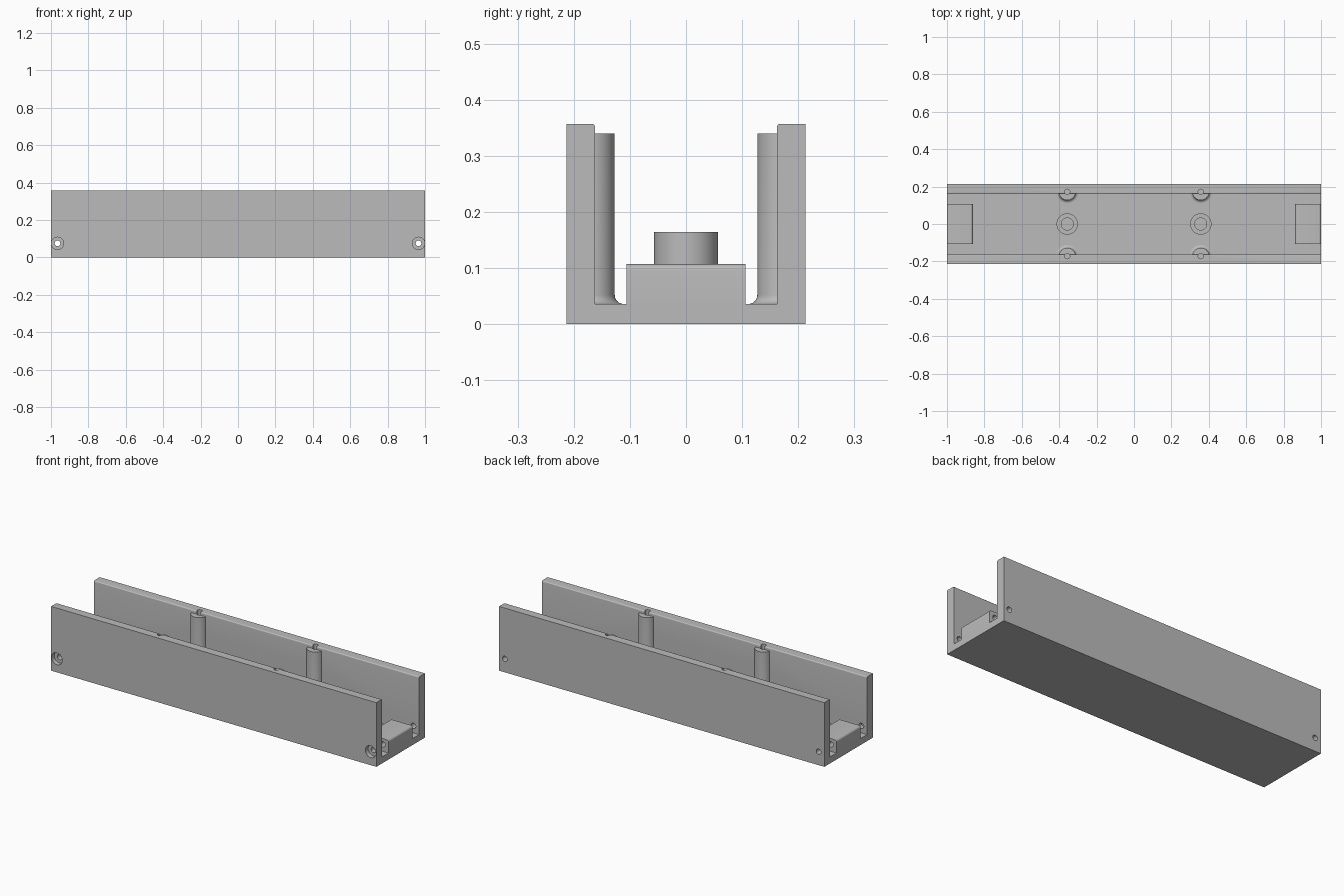
import bpy, bmesh, math
from mathutils import Matrix, Vector

cube = bpy.data.objects.get("Cube")
if cube:
    bpy.data.objects.remove(cube, do_unlink=True)

grey = bpy.data.materials.new("plain grey")
grey.use_nodes = True
grey.diffuse_color = (0.5, 0.5, 0.5, 1)
grey.node_tree.nodes["Principled BSDF"].inputs["Base Color"].default_value = (0.5, 0.5, 0.5, 1)

W, H = 0.213, 0.357            # half width, height
WALL, FLOOR = 0.162, 0.036     # inner wall face, floor top
POST_X, POST_Y = 0.357, 0.172
PIN_R, PIN_BOTTOM = 0.014, 0.24
BOLT_X, BOLT_Z = 0.965, 0.075


def finish(name, bm):
    bmesh.ops.recalc_face_normals(bm, faces=bm.faces)
    mesh = bpy.data.meshes.new(name)
    bm.to_mesh(mesh)
    bm.free()
    mesh.materials.append(grey)
    mesh.shade_smooth()
    mesh.set_sharp_from_angle(angle=math.radians(30))
    ob = bpy.data.objects.new(name, mesh)
    bpy.context.collection.objects.link(ob)
    return ob


def arc(cx, cz, r, start, end, n=6):
    angles = [math.radians(start + (end - start) * i / n) for i in range(n + 1)]
    return [(cx + r * math.cos(a), cz + r * math.sin(a)) for a in angles]


def prism(name, outline, place, lo, hi):
    """Extrude a closed outline between lo and hi along the axis left free by place."""
    bm = bmesh.new()
    face = bm.faces.new([bm.verts.new(place(a, b, lo)) for a, b in outline])
    grown = bmesh.ops.extrude_face_region(bm, geom=[face])["geom"]
    step = Vector(place(0, 0, hi)) - Vector(place(0, 0, lo))
    bmesh.ops.translate(bm, vec=step, verts=[v for v in grown if isinstance(v, bmesh.types.BMVert)])
    return finish(name, bm)


def lathe(profile, steps=48):
    bm = bmesh.new()
    verts = [bm.verts.new((r, 0, z)) for r, z in profile]
    edges = [bm.edges.new(pair) for pair in zip(verts, verts[1:])]
    bmesh.ops.spin(bm, geom=verts + edges, cent=(0, 0, 0), axis=(0, 0, 1),
                   angle=math.tau, steps=steps)
    bmesh.ops.remove_doubles(bm, verts=bm.verts, dist=0.00005)
    return bm


def cylinder(name, r, start, end):
    start, end = Vector(start), Vector(end)
    bm = bmesh.new()
    turn = (end - start).to_track_quat("Z", "Y").to_matrix().to_4x4()
    bmesh.ops.create_cone(bm, cap_ends=True, segments=32, radius1=r, radius2=r,
                          depth=(end - start).length,
                          matrix=Matrix.Translation((start + end) / 2) @ turn)
    ob = finish(name, bm)
    ob.hide_render = True
    return ob


def cut(ob, cutters):
    for cutter in cutters:
        mod = ob.modifiers.new("hole", "BOOLEAN")
        mod.operation, mod.solver, mod.object = "DIFFERENCE", "EXACT", cutter
    graph = bpy.context.evaluated_depsgraph_get()
    mesh = bpy.data.meshes.new_from_object(ob.evaluated_get(graph))
    ob.modifiers.clear()
    ob.data = mesh
    mesh.shade_smooth()
    mesh.set_sharp_from_angle(angle=math.radians(30))


# U-shaped channel with softened inner rims
R = 0.006
rim = [(W, H)] + arc(WALL + R, H - R, R, 90, 180)
half = [(W, 0)] + rim + [(WALL, FLOOR)]
section = half + [(-y, z) for y, z in reversed(half)]
channel = prism("channel", section, lambda y, z, x: (x, y, z), -1, 1)

# End blocks, rounded along their top cross edges
B = 0.012
blocks = []
for side, name in ((-1, "right_end_block"), (1, "left_end_block")):
    outline = ([(0.862, FLOOR - 0.01), (1, FLOOR - 0.01)]
               + arc(1 - B, 0.107 - B, B, 0, 90) + arc(0.862 + B, 0.107 - B, B, 90, 180))
    blocks.append(prism(name, [(side * x, z) for x, z in outline],
                        lambda x, z, y: (x, y, z), -0.106, 0.106))

# Bolt holes, counterbored at the front, and pin holes in the wall tops
bolts, bores, pins = [], [], []
for s in (-1, 1):
    x = s * BOLT_X
    bolts.append(cylinder("bolt_cutter", 0.015, (x, -0.3, BOLT_Z), (x, 0.3, BOLT_Z)))
    bores.append(cylinder("counterbore_cutter", 0.033, (x, -0.3, BOLT_Z), (x, -W + 0.025, BOLT_Z)))
    for t in (-1, 1):
        pins.append(cylinder("pin_cutter", PIN_R, (s * POST_X, t * POST_Y, PIN_BOTTOM),
                             (s * POST_X, t * POST_Y, 0.5)))
cut(channel, bolts + bores + pins)
for block, bolt in zip(blocks, bolts):
    cut(block, [bolt])
for helper in bolts + bores + pins:
    bpy.data.objects.remove(helper, do_unlink=True)

# Half-round posts on the walls with flared feet
POST_R, FLARE = 0.045, 0.016
post_profile = ([(0, PIN_BOTTOM), (PIN_R, PIN_BOTTOM), (PIN_R, 0.34), (POST_R, 0.34)]
                + arc(POST_R + FLARE, FLOOR + FLARE, FLARE, 180, 270))
for s, side in ((-1, "right"), (1, "left")):
    for t, end in ((-1, "front"), (1, "back")):
        bm = lathe(post_profile)
        bmesh.ops.bisect_plane(bm, geom=bm.verts[:] + bm.edges[:] + bm.faces[:],
                               plane_co=(0, WALL - POST_Y, 0), plane_no=(0, 1, 0),
                               clear_outer=True)
        post = finish(f"{end}_{side}_post", bm)
        post.location = (s * POST_X, t * POST_Y, 0)
        post.rotation_euler.z = 0 if t > 0 else math.pi

# Hollow round bosses on the floor
for s, side in ((-1, "right"), (1, "left")):
    boss = finish(f"{side}_boss", lathe([(0.032, FLOOR), (0.032, 0.164),
                                         (0.057, 0.164), (0.057, FLOOR)]))
    boss.location.x = s * POST_X
